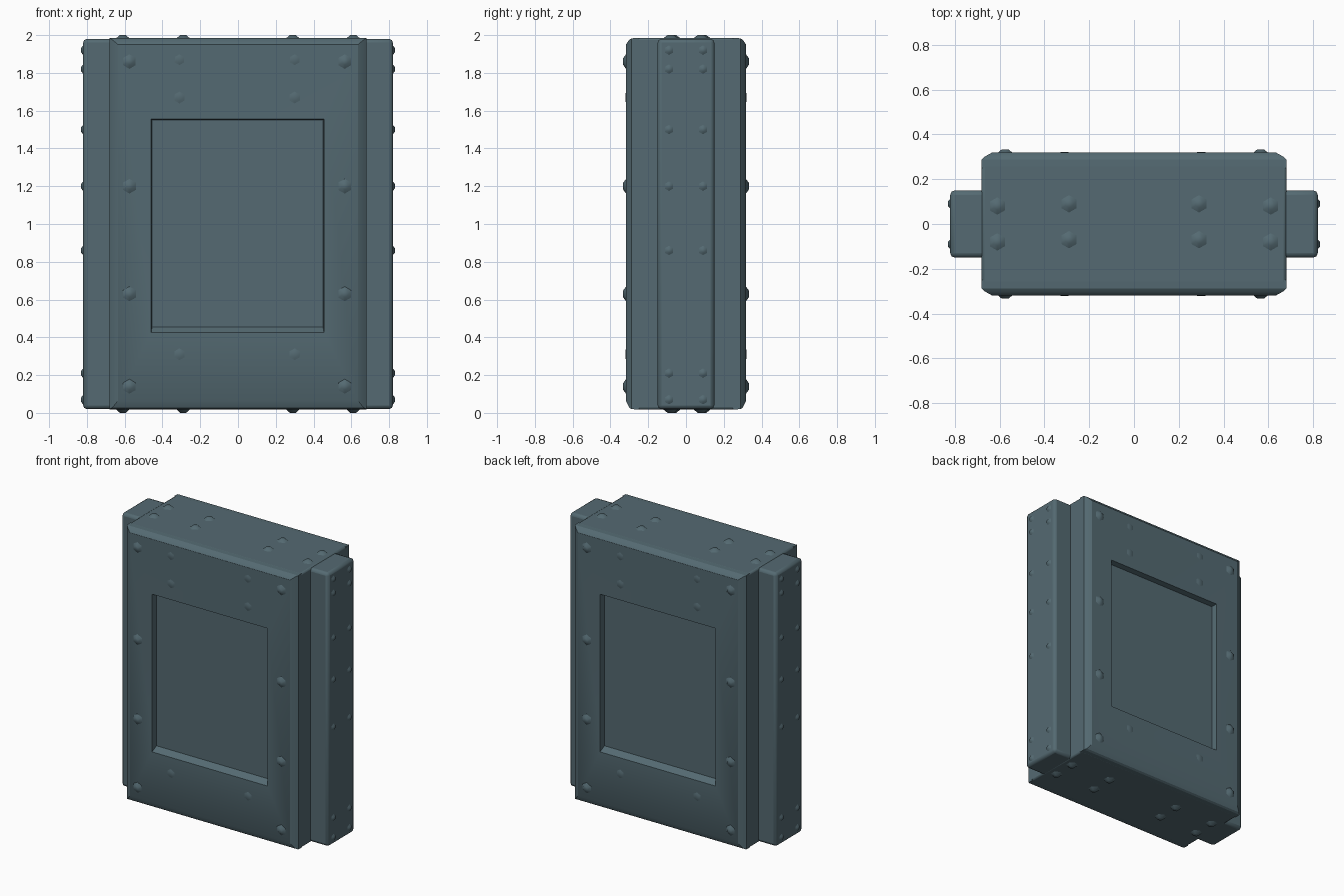
import bpy, bmesh, math
from mathutils import Vector, Matrix

if "Cube" in bpy.data.objects:
    bpy.data.objects.remove(bpy.data.objects["Cube"])

steel = bpy.data.materials.new("slate_blue_grey")
steel.diffuse_color = (0.089, 0.144, 0.168, 1)
steel.use_nodes = True
steel.node_tree.nodes["Principled BSDF"].inputs["Base Color"].default_value = steel.diffuse_color


def finish(name, bm, bevel=0.0, angle=35):
    bmesh.ops.recalc_face_normals(bm, faces=bm.faces)
    me = bpy.data.meshes.new(name)
    bm.to_mesh(me)
    bm.free()
    me.materials.append(steel)
    ob = bpy.data.objects.new(name, me)
    bpy.context.collection.objects.link(ob)
    if bevel:
        m = ob.modifiers.new("soft_edges", 'BEVEL')
        m.width = bevel
        m.segments = 2
    bpy.context.view_layer.objects.active = ob
    ob.select_set(True)
    bpy.ops.object.shade_smooth_by_angle(angle=math.radians(angle))
    ob.select_set(False)
    return ob


def box(name, x0, x1, y0, y1, z0, z1, bevel):
    bm = bmesh.new()
    bmesh.ops.create_cube(bm, size=1)
    for v in bm.verts:
        v.co = (x0 + (v.co.x + .5) * (x1 - x0),
                y0 + (v.co.y + .5) * (y1 - y0),
                z0 + (v.co.z + .5) * (z1 - z0))
    return finish(name, bm, bevel)


# Core slab and the two narrower side rails
box("core_slab", -.68, .68, -.268, .268, .018, 1.985, .012)
for side, label in ((-1, "left"), (1, "right")):
    a, b = sorted((side * .60, side * .82))
    box(label + "_side_rail", a, b, -.15, .15, .02, 1.98, .02)

# Framed panel with a shallow recess: nested rectangles (x0, x1, z0, z1, depth)
LOOPS = [(-.68, .68, .018, 1.985, .25),
         (-.68, .68, .020, 1.983, .288),
         (-.665, .665, .028, 1.975, .301),
         (-.635, .635, .065, 1.95, .318),
         (-.46, .455, .425, 1.555, .316),
         (-.455, .45, .455, 1.55, .275)]


def panel(name, turn):
    bm = bmesh.new()
    rings = []
    for x0, x1, z0, z1, d in LOOPS:
        rings.append([bm.verts.new((x, -d, z)) for x, z in
                      ((x0, z0), (x1, z0), (x1, z1), (x0, z1))])
    for r, s in zip(rings, rings[1:]):
        for i in range(4):
            j = (i + 1) % 4
            bm.faces.new((r[i], r[j], s[j], s[i]))
    bm.faces.new(rings[-1])
    bm.faces.new(rings[0][::-1])
    bm.transform(Matrix.Rotation(turn, 4, 'Z'))
    finish(name, bm, angle=25)


panel("front_panel", 0)
panel("back_panel", math.pi)


# Low worn bumps hammered into the surfaces
def bumps(name, points, normal, radius, height):
    bm = bmesh.new()
    n = Vector(normal)
    rot = n.to_track_quat('Z', 'Y').to_matrix().to_4x4()
    for p in points:
        place = Matrix.Translation(Vector(p) + n * (height / 2 - .004))
        bmesh.ops.create_cone(bm, cap_ends=True, segments=6, radius1=radius,
                              radius2=radius * .35, depth=height + .008,
                              matrix=place @ rot)
    finish(name, bm, angle=50)


for s, label in ((-1, "front"), (1, "back")):
    edge = [(x, s * .317, z) for x in (-.575, .565) for z in (.14, .63, 1.2, 1.86)]
    bumps(label + "_rivet_bumps", edge, (0, s, 0), .05, .016)
    mid = [(x, s * .316, z) for x in (-.31, .30) for z in (.31, 1.67, 1.87)]
    bumps(label + "_frame_dimples", mid, (0, s, 0), .055, .005)

for s, label in ((-1, "left"), (1, "right")):
    pts = [(s * .82, y, z) for y in (-.09, .09) for z in (.07, .21, .86, 1.2, 1.5, 1.82, 1.92)]
    bumps(label + "_rail_bumps", pts, (s, 0, 0), .035, .01)

for z, s, label in ((1.985, 1, "top"), (.018, -1, "bottom")):
    pts = [(x, y, z) for x in (-.61, .61) for y in (-.08, .08)]
    pts += [(x, y, z) for x in (-.29, .29) for y in (-.07, .09)]
    bumps(label + "_bumps", pts, (0, 0, s), .05, .015 if s > 0 else .018)
